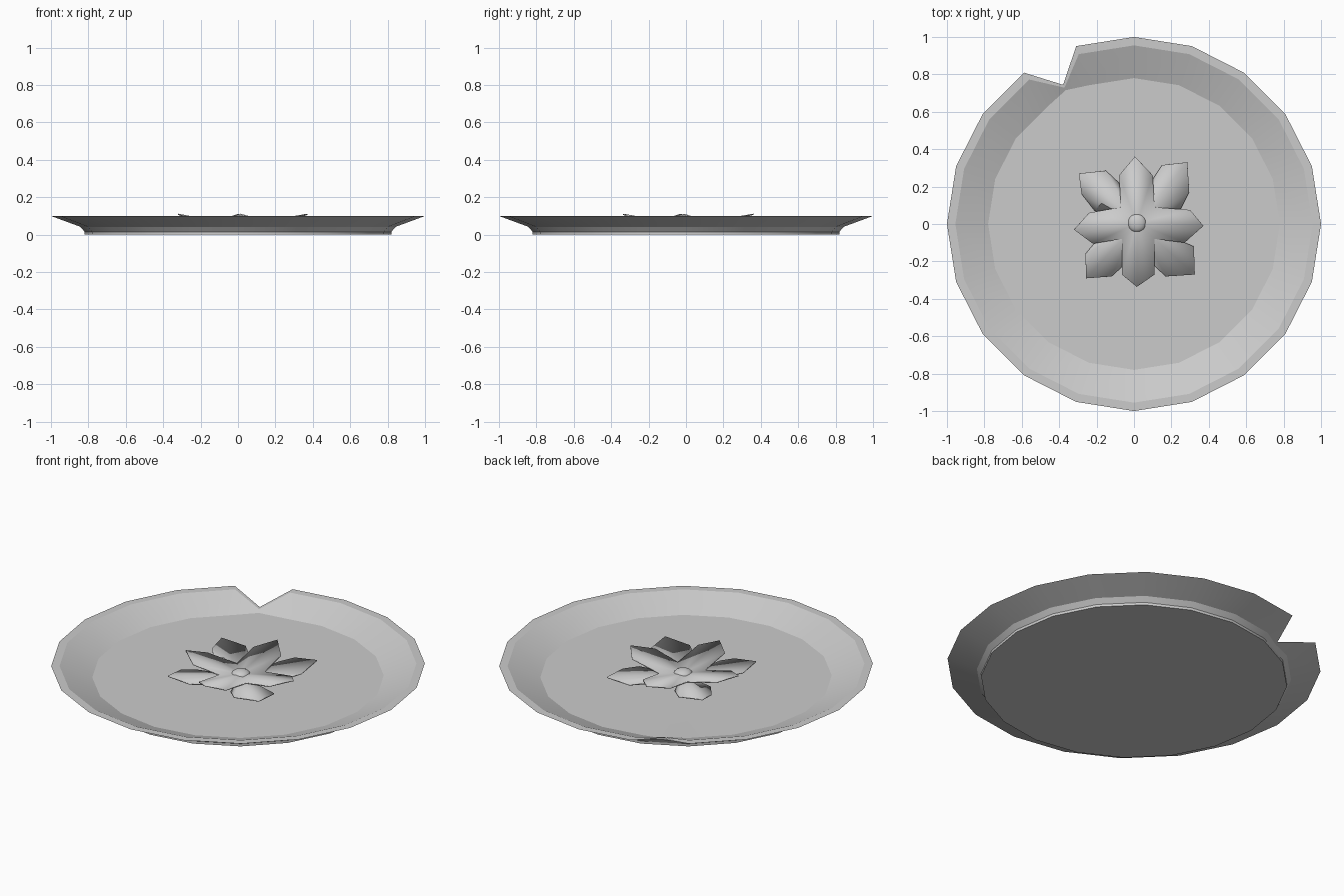
import bpy
from math import sin, cos, radians

if "Cube" in bpy.data.objects:
    bpy.data.objects.remove(bpy.data.objects["Cube"])


def make_object(name, verts, faces, smooth=None):
    mesh = bpy.data.meshes.new(name)
    mesh.from_pydata(verts, [], faces)
    mesh.update()
    obj = bpy.data.objects.new(name, mesh)
    bpy.context.collection.objects.link(obj)
    bpy.context.view_layer.objects.active = obj
    if smooth:
        bpy.ops.object.select_all(action='DESELECT')
        obj.select_set(True)
        bpy.ops.object.shade_smooth_by_angle(angle=radians(smooth))
    return obj


# Plate: 20-sided lathe with one extra column pulled inward to form the chip
# each ring: radius, height, then radius and height at the chip
rings = [
    (0.82, 0.0, 0.81, 0.0),
    (0.82, 0.015, 0.812, 0.015),
    (0.843, 0.042, 0.825, 0.038),
    (1.0, 0.10, 0.835, 0.055),
    (0.955, 0.10, 0.818, 0.05),
    (0.78, 0.031, 0.803, 0.035),
]
angles = sorted([(18 * i, False) for i in range(20)] + [(117, True)])
n = len(angles)
verts = []
for r, z, rc, zc in rings:
    for a, chip in angles:
        rad, h = (rc, zc) if chip else (r, z)
        verts.append((rad * cos(radians(a)), rad * sin(radians(a)), h))
faces = []
for k in range(len(rings) - 1):
    for i in range(n):
        j = (i + 1) % n
        faces.append((k * n + i, k * n + j, (k + 1) * n + j, (k + 1) * n + i))
faces.append(tuple(reversed(range(n))))
# floor fan
verts.append((0, 0, 0.031))
top = (len(rings) - 1) * n
faces += [(top + i, top + (i + 1) % n, len(verts) - 1) for i in range(n)]
make_object("plate", verts, faces, 20)


# Petals: fan of triangles from a centre point, given a little thickness
def flower_part(name, centre, outline):
    pts = [centre] + outline
    m = len(outline)
    obj = make_object(name, pts, [(0, i + 1, (i + 1) % m + 1) for i in range(m)], 30)
    mod = obj.modifiers.new("thickness", 'SOLIDIFY')
    mod.thickness = 0.006
    mod.offset = -1
    return obj


# Upper four petals: a cross (corner, shoulder, tip, shoulder per petal)
zs = (0.055, 0.085, 0.112, 0.085)
cross = [(0.11, -0.08), (0.27, -0.10), (0.37, -0.01), (0.30, 0.075),
         (0.11, 0.09), (0.10, 0.26), (0.005, 0.36), (-0.08, 0.26),
         (-0.07, 0.09), (-0.24, 0.06), (-0.32, -0.03), (-0.22, -0.105),
         (-0.065, -0.08), (-0.065, -0.27), (0.015, -0.335), (0.11, -0.27)]
flower_part("upper_petals", (0.015, 0.005, 0.05),
            [(x, y, zs[i % 4]) for i, (x, y) in enumerate(cross)])

# Lower four diagonal petals
diagonal = {
    "back_right": [(0.25, 0.08), (0.295, 0.17), (0.285, 0.33), (0.15, 0.315), (0.10, 0.24)],
    "back_left": [(-0.08, 0.22), (-0.15, 0.285), (-0.295, 0.27), (-0.28, 0.16), (-0.21, 0.07)],
    "front_left": [(-0.21, -0.10), (-0.26, -0.16), (-0.255, -0.29), (-0.12, -0.28), (-0.065, -0.23)],
    "front_right": [(0.105, -0.22), (0.17, -0.28), (0.325, -0.27), (0.32, -0.12), (0.25, -0.09)],
}
zl = (0.055, 0.063, 0.078, 0.063, 0.055)
for name, pts in diagonal.items():
    flower_part("lower_petal_" + name, (0.015, 0.005, 0.038),
                [(x, y, z) for (x, y), z in zip(pts, zl)])

# Flower centre
bpy.ops.mesh.primitive_uv_sphere_add(segments=20, ring_count=10, radius=0.05,
                                     location=(0.015, 0.005, 0.047))
bud = bpy.context.object
bud.name = "flower_centre"
bud.scale.z = 0.55
bpy.ops.object.shade_smooth()
